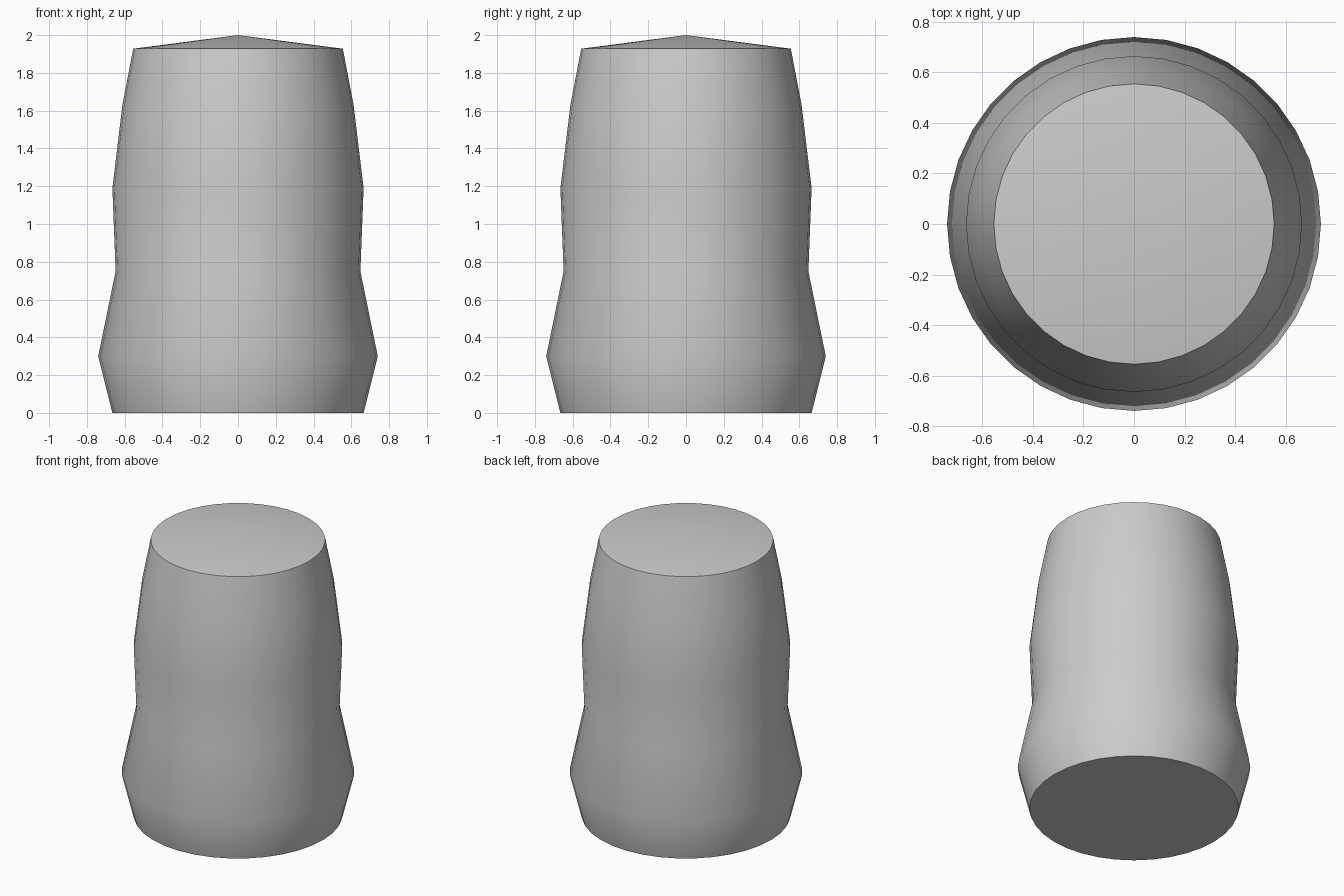
import bpy
import bmesh
import math
from mathutils import Matrix, Vector

cube = bpy.data.objects.get("Cube")
if cube:
    bpy.data.objects.remove(cube, do_unlink=True)

SIDES = 36

# Plain grey material
grey = bpy.data.materials.new("light_grey")
grey.use_nodes = True
colour = (0.6, 0.6, 0.6, 1)
grey.diffuse_color = colour
grey.node_tree.nodes["Principled BSDF"].inputs["Base Color"].default_value = colour

# Outline as (radius, height), from the base up to the shoulder rim
profile = [(0.665, 0), (0.74, 0.30), (0.648, 0.75),
           (0.665, 1.19), (0.612, 1.63), (0.555, 1.928)]

bm = bmesh.new()


def ring(radius, height):
    return [bm.verts.new(Matrix.Rotation(math.tau * i / SIDES, 3, "Z")
                         @ Vector((radius, 0, height))) for i in range(SIDES)]


# Side wall
rings = [ring(r, z) for r, z in profile]
for low, high in zip(rings, rings[1:]):
    for i in range(SIDES):
        j = (i + 1) % SIDES
        bm.faces.new((low[i], low[j], high[j], high[i]))

# Flat base and shallow cone top
bm.faces.new(list(reversed(rings[0])))
apex = bm.verts.new((0, 0, 2))
for i in range(SIDES):
    bm.faces.new((rings[-1][i], rings[-1][(i + 1) % SIDES], apex))

mesh = bpy.data.meshes.new("body")
bm.to_mesh(mesh)
bm.free()
mesh.materials.append(grey)
body = bpy.data.objects.new("body", mesh)
bpy.context.collection.objects.link(body)

# Smooth wall with sharp rims
bpy.ops.object.select_all(action="DESELECT")
body.select_set(True)
bpy.context.view_layer.objects.active = body
bpy.ops.object.shade_smooth_by_angle(angle=math.radians(40))
